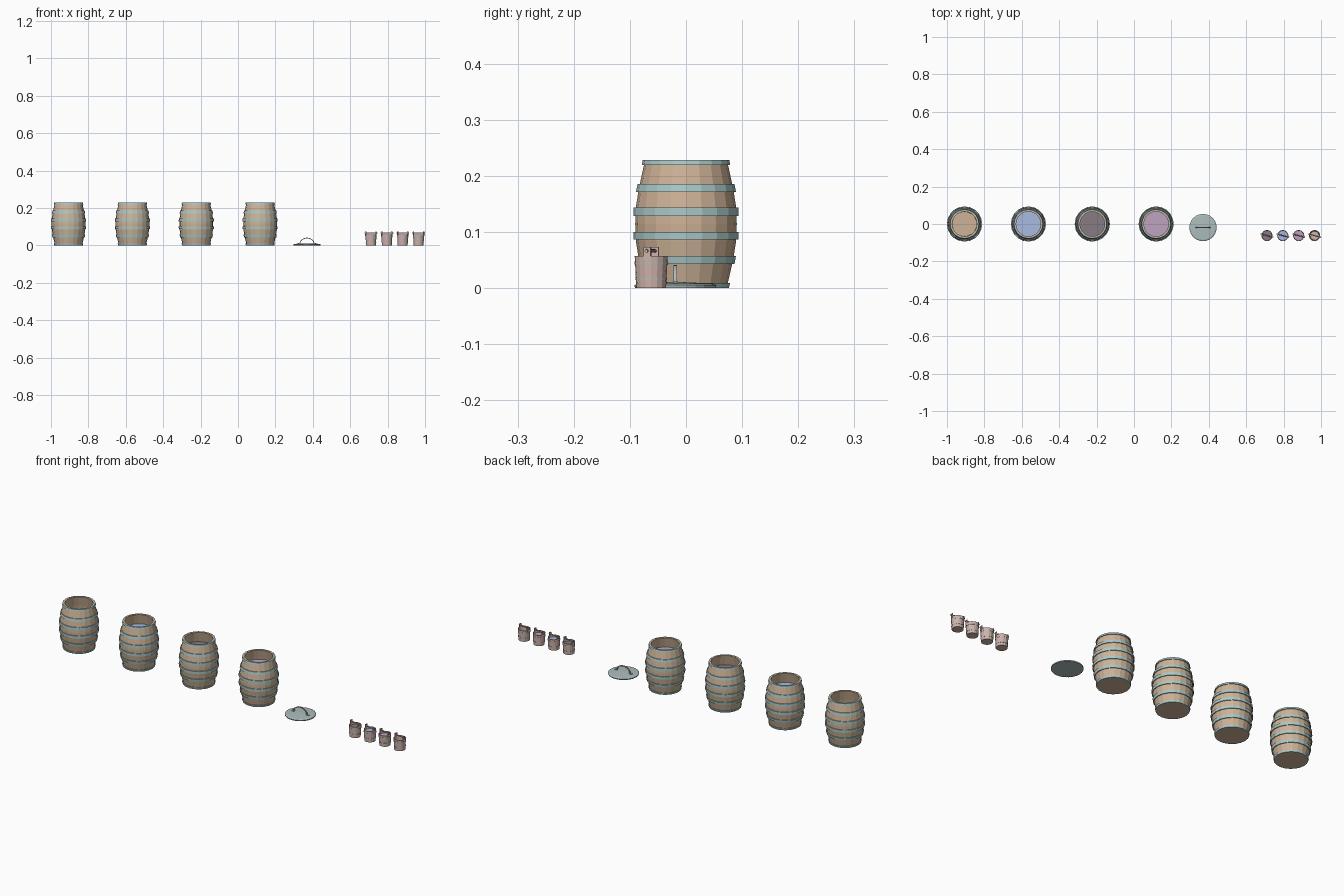
import bpy, bmesh, math
from mathutils import Matrix, Vector

if "Cube" in bpy.data.objects:
    bpy.data.objects.remove(bpy.data.objects["Cube"])


def material(name, rgb):
    m = bpy.data.materials.new(name)
    m.diffuse_color = (*rgb, 1)
    m.use_nodes = True
    m.node_tree.nodes["Principled BSDF"].inputs["Base Color"].default_value = m.diffuse_color
    return m


WOOD = material("barrel_wood", (0.62, 0.45, 0.31))
METAL = material("hoop_metal", (0.40, 0.58, 0.57))
LID = material("lid_metal", (0.42, 0.51, 0.51))
PALE = material("bucket_wood", (0.62, 0.45, 0.41))
BAND = material("bucket_band", (0.53, 0.50, 0.46))
FILL = {
    "water": material("water", (0.40, 0.50, 0.75)),
    "tar": material("tar", (0.24, 0.20, 0.23)),
    "wine": material("wine", (0.52, 0.37, 0.53)),
}


def finish(bm, name, loc, mat, rot=0):
    bmesh.ops.recalc_face_normals(bm, faces=bm.faces)
    mesh = bpy.data.meshes.new(name)
    bm.to_mesh(mesh)
    bm.free()
    mesh.materials.append(mat)
    ob = bpy.data.objects.new(name, mesh)
    ob.location = loc
    ob.rotation_euler.z = rot
    bpy.context.collection.objects.link(ob)
    return ob


def lathe(name, profile, n, loc, mat, closed=False):
    """Spin (radius, z) points; radius 0 becomes a single pole vertex."""
    bm = bmesh.new()
    rings = []
    for r, z in profile:
        if r == 0:
            rings.append([bm.verts.new((0, 0, z))] * n)
        else:
            rings.append([bm.verts.new((r * math.cos(2 * math.pi * i / n),
                                        r * math.sin(2 * math.pi * i / n), z)) for i in range(n)])
    pairs = list(zip(rings, rings[1:]))
    if closed:
        pairs.append((rings[-1], rings[0]))
    for a, b in pairs:
        for i in range(n):
            j = (i + 1) % n
            bm.faces.new(list(dict.fromkeys((a[i], a[j], b[j], b[i]))))
    return finish(bm, name, loc, mat)


def radius_at(profile, z):
    for (r0, z0), (r1, z1) in zip(profile, profile[1:]):
        if z <= z1:
            return r0 + (r1 - r0) * (z - z0) / (z1 - z0)
    return profile[-1][0]


def vessel(name, side, wall, floor, hoops, lip, n, loc, wood, metal, fill, level):
    # staved shell with inner wall and floor
    inner = [(r - wall, max(z, floor)) for r, z in reversed(side)]
    lathe(name + "_shell", [(0, side[0][1])] + side + inner + [(0, floor)], n, loc, wood)
    # hoops that follow the side curve
    for k, (z0, z1) in enumerate(hoops):
        a, b = radius_at(side, z0), radius_at(side, z1)
        lathe(f"{name}_hoop_{k}", [(a - .001, z0), (a + lip, z0), (b + lip, z1), (b - .001, z1)],
              n, loc, metal, True)
    # liquid surface
    if fill:
        r = radius_at(side, level) - wall + .0005
        lathe(name + "_" + fill, [(0, level), (r, level)], n, loc, FILL[fill])


# barrels
BARREL = [(.0725, 0), (.084, .05), (.0895, .085), (.0905, .114), (.0895, .143), (.084, .178), (.073, .228)]
BARREL_HOOPS = [(0, .009), (.043, .057), (.086, .100), (.128, .143), (.171, .185), (.219, .2285)]
for i, fill in enumerate((None, "water", "tar", "wine")):
    vessel(f"barrel_{i + 1}", BARREL, .007, .012, BARREL_HOOPS, .004, 20,
           (-.906 + .3415 * i, 0, 0), WOOD, METAL, fill, .175)

# lid
LID_AT = Vector((.369, -.019, 0))
lathe("barrel_lid", [(0, 0), (.072, 0), (.073, .005), (.066, .008), (0, .011)], 24, LID_AT, LID)

# lid handle: flat strip bent into an arch
bm = bmesh.new()
rows = []
for i in range(13):
    t = math.pi * i / 12
    c, s = math.cos(t), math.sin(t)
    pts = [(.036 * c, .008 + .029 * s), (.040 * c, .008 + .033 * s)]
    rows.append([bm.verts.new((x, y, z)) for (x, z), y in
                 ((pts[0], -.003), (pts[1], -.003), (pts[1], .003), (pts[0], .003))])
for a, b in zip(rows, rows[1:]):
    for k in range(4):
        bm.faces.new((a[k], a[(k + 1) % 4], b[(k + 1) % 4], b[k]))
bm.faces.new(rows[0])
bm.faces.new(rows[-1])
finish(bm, "lid_handle", LID_AT, LID)
for sx in (-1, 1):
    bm = bmesh.new()
    bmesh.ops.create_cube(bm, size=1, matrix=Matrix.Translation((sx * .042, 0, .0095)) @
                          Matrix.Diagonal((.014, .009, .005, 1)))
    finish(bm, "lid_handle_foot", LID_AT, LID)

# buckets
BUCKET = [(.0265, 0), (.0295, .057)]
TILT = math.radians(-15)
for i, fill in enumerate(("tar", "water", "wine", None)):
    loc = (.711 + .0848 * i, -.062, 0)
    name = f"bucket_{i + 1}"
    vessel(name, BUCKET, .003, .006, [(.014, .019), (.042, .047)], .001, 16,
           loc, PALE, BAND, fill, .047)
    # ears holding the carrying rod
    for sx in (-1, 1):
        bm = bmesh.new()
        bmesh.ops.create_cube(bm, size=1, matrix=Matrix.Translation((sx * .028, 0, .0615)) @
                              Matrix.Diagonal((.004, .013, .023, 1)))
        finish(bm, name + "_ear", loc, PALE, TILT)
    bm = bmesh.new()
    bmesh.ops.create_cone(bm, cap_ends=True, segments=8, radius1=.003, radius2=.003, depth=.07,
                          matrix=Matrix.Translation((0, 0, .066)) @ Matrix.Rotation(math.pi / 2, 4, 'Y'))
    finish(bm, name + "_rod", loc, PALE, TILT)
